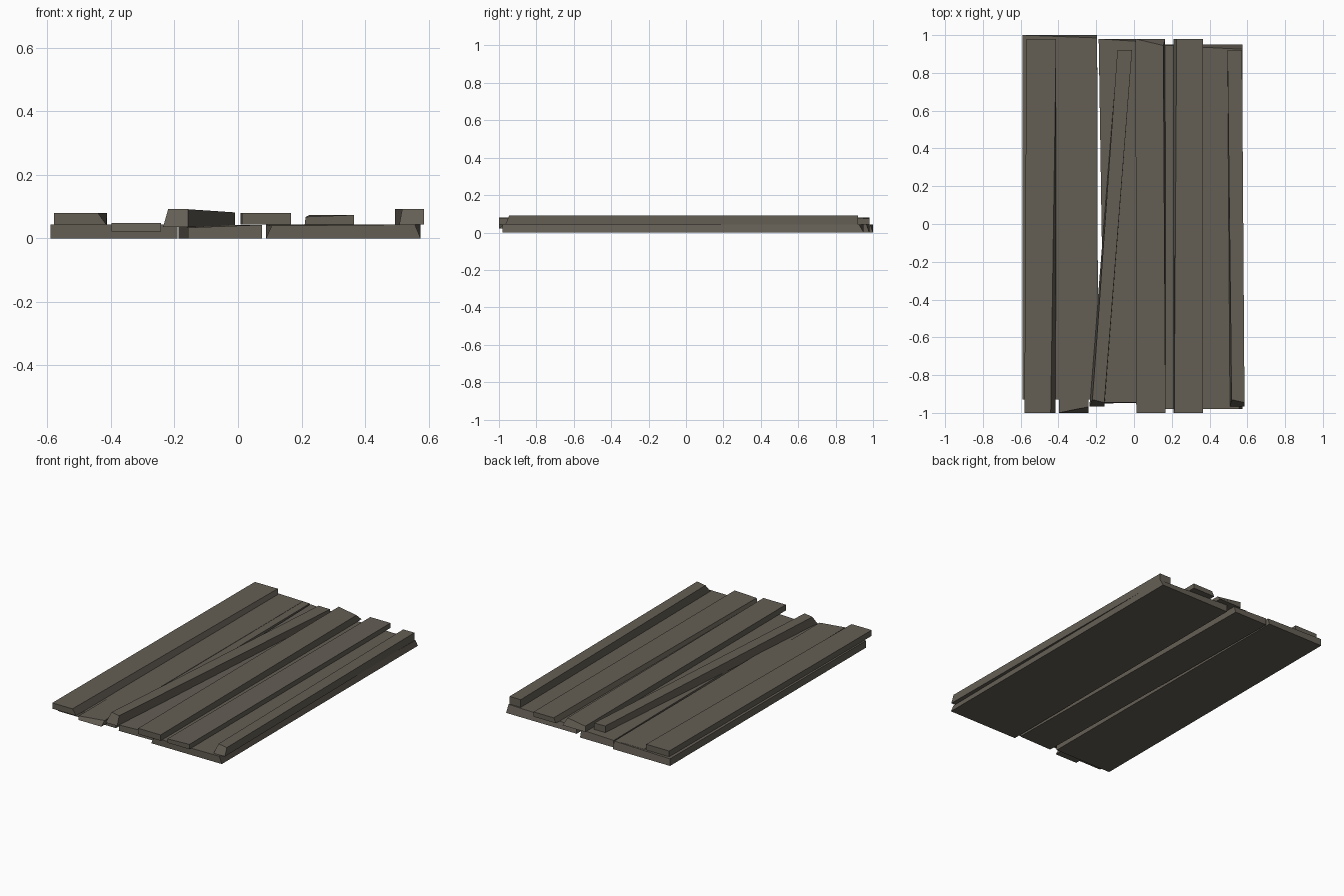
import bpy, bmesh
from mathutils import Vector

if "Cube" in bpy.data.objects:
    bpy.data.objects.remove(bpy.data.objects["Cube"])

wood = bpy.data.materials.new("weathered_wood")
wood.diffuse_color = (0.127, 0.113, 0.09, 1)
wood.use_nodes = True
wood.node_tree.nodes["Principled BSDF"].inputs["Base Color"].default_value = wood.diffuse_color


def plank(name, front, back, z0, z1, chips=None):
    """Six-sided board; front/back = (x_left, x_right, y). chips nudges named corners."""
    corners = {}
    for end, (xl, xr, y) in (("f", front), ("b", back)):
        for side, x in (("l", xl), ("r", xr)):
            for level, z in (("0", z0), ("1", z1)):
                corners[end + side + level] = Vector((x, y, z))
    for key, d in (chips or {}).items():
        corners[key] += Vector(d)
    bm = bmesh.new()
    v = {k: bm.verts.new(c) for k, c in corners.items()}
    for f in ("fl0 fr0 fr1 fl1", "br0 bl0 bl1 br1", "bl0 fl0 fl1 bl1",
              "fr0 br0 br1 fr1", "fl1 fr1 br1 bl1", "bl0 br0 fr0 fl0"):
        bm.faces.new([v[k] for k in f.split()])
    bmesh.ops.recalc_face_normals(bm, faces=bm.faces)
    me = bpy.data.meshes.new(name)
    bm.to_mesh(me)
    bm.free()
    me.materials.append(wood)
    ob = bpy.data.objects.new(name, me)
    bpy.context.collection.objects.link(ob)
    return ob


# Wide boards of the lower layer
plank("base_board_left", (-0.59, -0.19, -0.93), (-0.59, -0.195, 1.0), 0, 0.044,
      {"br1": (0, -0.015, 0)})
plank("base_board_middle", (-0.157, 0.075, -0.945), (-0.187, 0.045, 0.98), 0, 0.043,
      {"fl1": (0, 0, -0.009), "fl0": (0, -0.005, 0), "br1": (0, -0.015, 0)})
plank("base_board_right", (0.088, 0.575, -0.98), (0.088, 0.575, 0.95), 0, 0.044,
      {"fl1": (0.018, 0, -0.004), "fr1": (-0.018, 0, 0), "br1": (0, -0.025, 0)})

# Narrow planks of the upper layer
plank("top_plank_far_left", (-0.58, -0.415, -1.0), (-0.57, -0.412, 0.98), 0.044, 0.08,
      {"fr1": (-0.026, 0, 0)})
plank("top_plank_sunken", (-0.398, -0.242, -1.0), (-0.398, -0.242, 0.98), 0.022, 0.048,
      {"fr1": (0, 0.032, 0), "bl1": (0, 0, -0.003), "br1": (0, 0, -0.003)})
plank("top_plank_diagonal", (-0.236, -0.157, -0.965), (-0.088, -0.01, 0.92), 0.036, 0.092,
      {"fl1": (0.016, 0.035, 0), "fr1": (0, 0.02, 0),
       "bl1": (0, 0, -0.008), "br1": (0, 0, -0.01)})
plank("top_plank_centre", (0.012, 0.167, -1.0), (0.008, 0.165, 0.98), 0.044, 0.08,
      {"br1": (-0.01, -0.035, 0)})
plank("top_plank_right", (0.21, 0.365, -1.0), (0.21, 0.365, 0.98), 0.044, 0.074,
      {"fl1": (0.003, 0, -0.006), "bl1": (0.016, 0, 0)})
plank("top_plank_edge", (0.508, 0.585, -0.965), (0.495, 0.572, 0.92), 0.044, 0.092,
      {"fl1": (0.009, 0.035, 0), "fr1": (0, 0.02, 0)})
